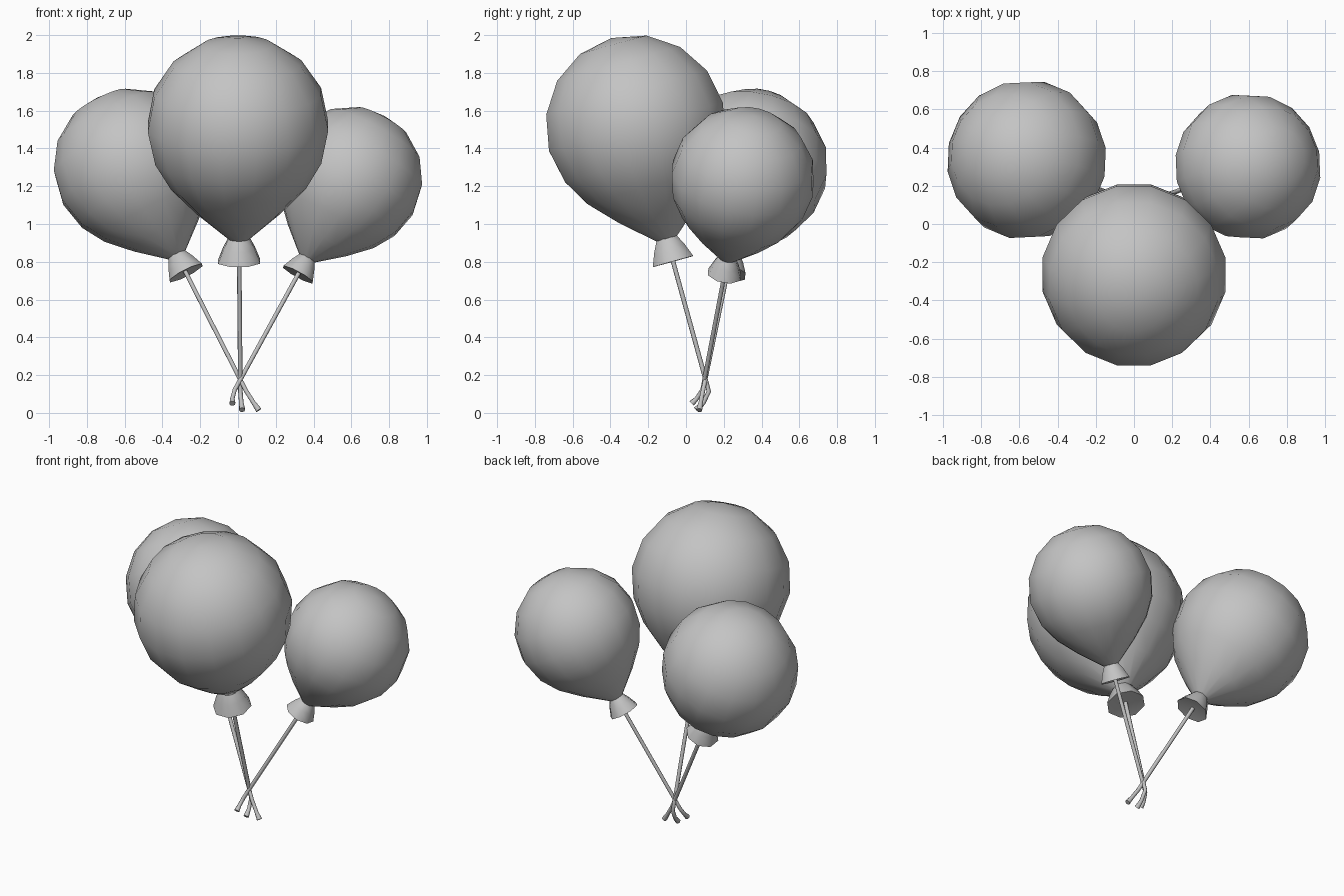
import bpy
import math
from mathutils import Vector, Matrix

cube = bpy.data.objects.get("Cube")
if cube:
    bpy.data.objects.remove(cube, do_unlink=True)

grey = bpy.data.materials.new("light grey")
grey.use_nodes = True
colour = (0.55, 0.55, 0.55, 1.0)
grey.diffuse_color = colour
grey.node_tree.nodes["Principled BSDF"].inputs["Base Color"].default_value = colour

# Profiles as (height along the axis, radius), for a balloon of radius 1
ring = [math.radians(a) for a in (90, 67.5, 45, 22.5, 0)]
BODY = [(math.sin(a), math.cos(a)) for a in ring]
BODY += [(-0.375, 0.92), (-0.67, 0.745), (-0.96, 0.465), (-1.26, 0.12), (-1.32, 0.0)]
NECK = [(-1.18, 0.0), (-1.20, 0.08), (-1.27, 0.13), (-1.37, 0.185), (-1.52, 0.247),
        (-1.49, 0.0)]


def lathe(name, profile, sides, matrix):
    """Revolve a profile, closed by a pole at each end, and place it."""
    verts, rows, faces = [], [], []
    for t, r in profile:
        n = sides if r > 1e-4 else 1
        rows.append([len(verts) + i for i in range(n)])
        for i in range(n):
            a = 2 * math.pi * (i + 0.5) / sides
            verts.append((r * math.cos(a), r * math.sin(a), t))
    for up, low in zip(rows, rows[1:]):
        for i in range(sides):
            j = (i + 1) % sides
            if len(up) == 1:
                faces.append((up[0], low[i], low[j]))
            elif len(low) == 1:
                faces.append((up[i], low[0], up[j]))
            else:
                faces.append((up[i], low[i], low[j], up[j]))
    mesh = bpy.data.meshes.new(name)
    mesh.from_pydata(verts, [], faces)
    mesh.materials.append(grey)
    mesh.shade_smooth()
    mesh.set_sharp_from_angle(angle=math.radians(60))
    obj = bpy.data.objects.new(name, mesh)
    obj.matrix_world = matrix
    bpy.context.collection.objects.link(obj)


def string(name, points):
    """Thin round string that flares a little at its last point."""
    curve = bpy.data.curves.new(name, "CURVE")
    curve.dimensions = "3D"
    curve.bevel_depth = 0.012
    curve.bevel_resolution = 2
    curve.use_fill_caps = True
    spline = curve.splines.new("POLY")
    spline.points.add(len(points) - 1)
    for p, co in zip(spline.points, points):
        p.co = (*co, 1.0)
    spline.points[-1].radius = 1.4
    spline.use_smooth = True
    curve.materials.append(grey)
    obj = bpy.data.objects.new(name, curve)
    bpy.context.collection.objects.link(obj)


# Name, body centre, radius, point on the axis near the tie, loose string end
BALLOONS = [
    ("front", (0.0, -0.265, 1.515), 0.487, (0.012, 0.10, 0.19), (0.022, 0.055, 0.016)),
    ("right", (-0.56, 0.335, 1.30), 0.42, (0.005, 0.105, 0.19), (0.11, 0.07, 0.014)),
    ("left", (0.595, 0.30, 1.238), 0.385, (0.02, 0.10, 0.19), (-0.03, 0.03, 0.05)),
]

for side, centre, radius, tie, end in BALLOONS:
    centre, tie, end = Vector(centre), Vector(tie), Vector(end)
    axis = (centre - tie).normalized()
    turn = Vector((0, 0, 1)).rotation_difference(axis).to_matrix().to_4x4()
    place = Matrix.Translation(centre) @ turn @ Matrix.Scale(radius, 4)
    lathe(side + "_balloon", BODY, 16, place)
    lathe(side + "_balloon_neck", NECK, 8, place)
    # String runs straight down the axis, then bends out to its loose end
    bend = tie - axis * 0.08
    bend2 = bend.lerp(end, 0.5) - axis * 0.012
    string(side + "_string", [centre - axis * radius * 1.35, tie, bend, bend2, end])
